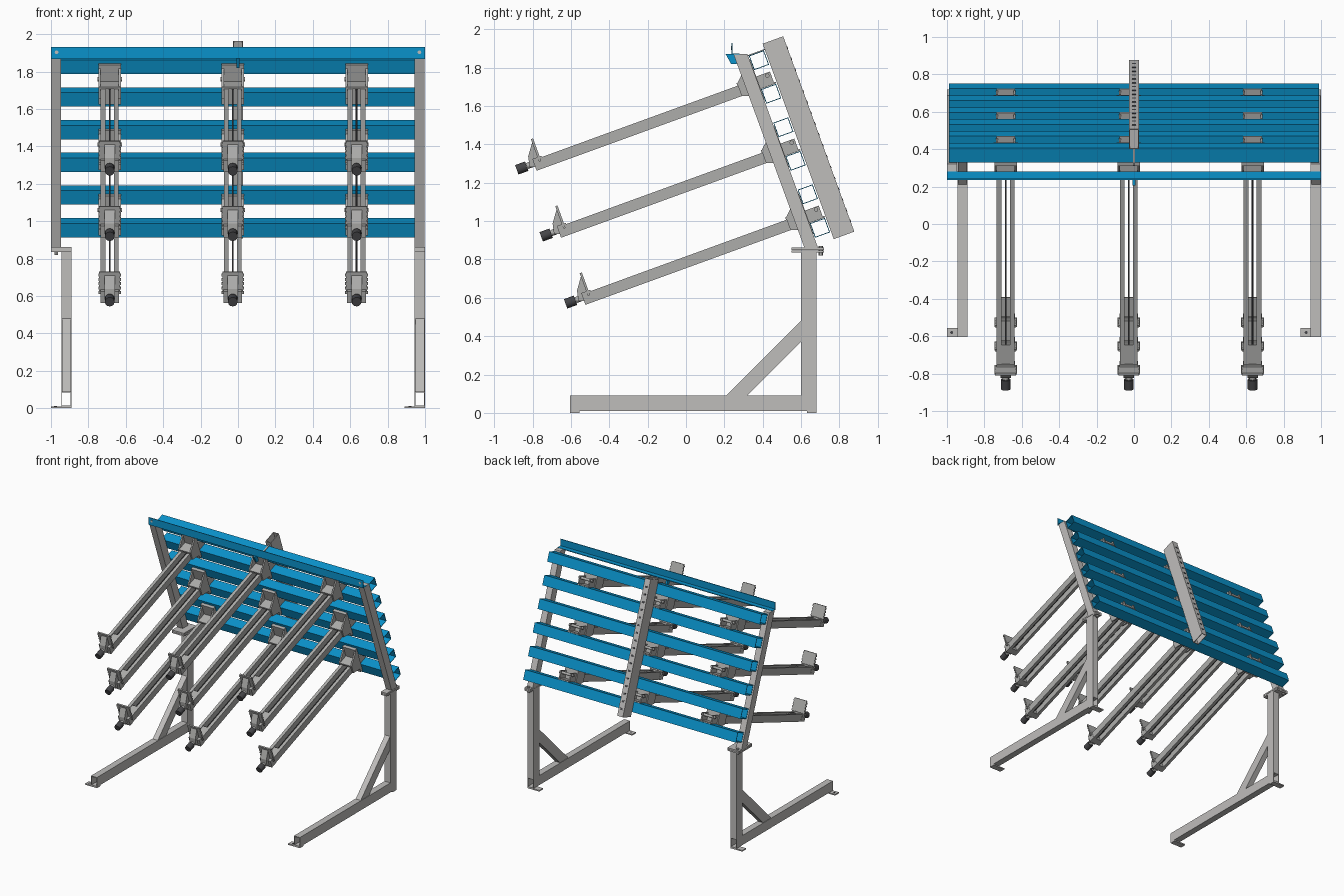
import bpy, bmesh, math
from mathutils import Matrix, Vector

cube = bpy.data.objects.get("Cube")
if cube:
    bpy.data.objects.remove(cube, do_unlink=True)

TILT = Matrix.Rotation(math.radians(20), 4, 'X')


def material(name, rgb):
    m = bpy.data.materials.new(name)
    m.use_nodes = True
    col = (*rgb, 1.0)
    m.diffuse_color = col
    m.node_tree.nodes["Principled BSDF"].inputs["Base Color"].default_value = col
    return m


BLUE = material("blue paint", (0.003, 0.29, 0.6))
GREY = material("light grey steel", (0.52, 0.51, 0.5))
STEEL = material("mid grey steel", (0.42, 0.42, 0.41))
DARK = material("dark grey", (0.06, 0.06, 0.065))


def finish(name, bm, mat, tilted, loc):
    """Turn a bmesh into an object, in the leaning rack frame if tilted."""
    bmesh.ops.recalc_face_normals(bm, faces=bm.faces[:])
    me = bpy.data.meshes.new(name)
    bm.to_mesh(me)
    bm.free()
    me.materials.append(mat)
    ob = bpy.data.objects.new(name, me)
    bpy.context.collection.objects.link(ob)
    shift = Matrix.Translation(Vector(loc))
    ob.matrix_world = TILT @ shift if tilted else shift
    return ob


def boxes(name, spans, mat, tilted=False, loc=(0, 0, 0)):
    """Boxes given as x0, x1, y0, y1, z0, z1, joined in one object."""
    bm = bmesh.new()
    for x0, x1, y0, y1, z0, z1 in spans:
        size = Matrix.Diagonal((x1 - x0, y1 - y0, z1 - z0, 1))
        mid = Matrix.Translation(((x0 + x1) / 2, (y0 + y1) / 2, (z0 + z1) / 2))
        bmesh.ops.create_cube(bm, size=1, matrix=mid @ size)
    return finish(name, bm, mat, tilted, loc)


def tube(name, span, axis, wall, mat, tilted=False, loc=(0, 0, 0)):
    """Hollow rectangular tube, open at both ends along the axis."""
    bm = bmesh.new()
    a, b = [i for i in range(3) if i != axis]
    rings = []
    for end in (0, 1):
        for inset in (0, wall):
            ring = []
            for sa, sb in ((0, 0), (1, 0), (1, 1), (0, 1)):
                co = [0, 0, 0]
                co[axis] = span[2 * axis + end]
                co[a] = span[2 * a + sa] + inset * (1 - 2 * sa)
                co[b] = span[2 * b + sb] + inset * (1 - 2 * sb)
                ring.append(bm.verts.new(co))
            rings.append(ring)
    out0, in0, out1, in1 = rings
    for r, t in ((out0, out1), (in0, in1), (out0, in0), (out1, in1)):
        for i in range(4):
            j = (i + 1) % 4
            bm.faces.new((r[i], r[j], t[j], t[i]))
    return finish(name, bm, mat, tilted, loc)


def prism(name, profile, x0, x1, mat, tilted=False, loc=(0, 0, 0)):
    """Side profile of (y, z) points pushed along x."""
    bm = bmesh.new()
    face = bm.faces.new([bm.verts.new((x0, y, z)) for y, z in profile])
    new = bmesh.ops.extrude_face_region(bm, geom=[face])["geom"]
    verts = [g for g in new if isinstance(g, bmesh.types.BMVert)]
    bmesh.ops.translate(bm, verts=verts, vec=(x1 - x0, 0, 0))
    return finish(name, bm, mat, tilted, loc)


def rod(name, centre, radius, length, axis, mat, tilted=False, loc=(0, 0, 0), sides=16):
    turn = {'X': Matrix.Rotation(math.pi / 2, 4, 'Y'),
            'Y': Matrix.Rotation(math.pi / 2, 4, 'X'), 'Z': Matrix.Identity(4)}[axis]
    bm = bmesh.new()
    bmesh.ops.create_cone(bm, cap_ends=True, segments=sides, radius1=radius, radius2=radius,
                          depth=length, matrix=Matrix.Translation(centre) @ turn)
    for f in bm.faces:
        f.smooth = len(f.verts) == 4 and sides > 6
    return finish(name, bm, mat, tilted, loc)


# Floor stands: the same part twice, so the foot plates point the same way round as seen
for side, x0, plate_x, up_x in (("right", -0.945, -1.0, -1.0), ("left", 0.945, 0.89, 0.945)):
    x1 = x0 + 0.055
    tube(side + "_base_rail", (x0, x1, -0.605, 0.68, 0.01, 0.09), 1, 0.005, GREY)
    boxes(side + "_foot_plates", [(plate_x, plate_x + 0.11, y, y + 0.05, 0, 0.01)
                                  for y in (-0.605, 0.63)], GREY)
    rod(side + "_foot_hole", (plate_x + 0.025 if side == "right" else plate_x + 0.03, -0.58, 0.0105),
        0.008, 0.002, 'Z', DARK)
    boxes(side + "_post", [(x0, x1, 0.6, 0.68, 0.09, 0.845)], GREY)
    prism(side + "_brace", [(0.21, 0.09), (0.32, 0.09), (0.6, 0.37), (0.6, 0.48)],
          x0 + 0.004, x1 - 0.004, GREY)
    px = min(x0, up_x)
    boxes(side + "_joint_plates", [(px, max(x1, up_x + 0.055), 0.55, 0.72, 0.836, 0.848),
                                   (px, max(x1, up_x + 0.055), 0.55, 0.72, 0.85, 0.862)], GREY)
    rod(side + "_joint_bolt", (up_x + 0.028, 0.703, 0.845), 0.012, 0.05, 'Z', STEEL, sides=6)
    # Leaning upright with level cut ends
    prism(side + "_upright", [(0.617, 0.862), (0.688, 0.862), (0.32, 1.872), (0.247, 1.872)],
          up_x, up_x + 0.053, GREY)

# Top angle bar with a hole near each end
boxes("top_angle_bar", [(-1, 1, 0.236, 0.242, 1.868, 1.93), (-1, 1, 0.242, 0.28, 1.868, 1.874)], BLUE)
for x in (-0.97, 0.97):
    rod("bar_end_hole", (x, 0.2355, 1.903), 0.01, 0.002, 'Y', GREY)
prism("bar_centre_fin", [(0.206, 1.872), (0.25, 1.872), (0.265, 1.82), (0.235, 1.82)],
      -0.008, 0.008, BLUE)

# Six hollow cross tubes
STEP = 0.186
tube_q = [0.668 + STEP * i for i in range(6)]
for q in tube_q:
    tube("cross_tube", (-0.99, 0.99, 0.945, 1.028, -0.04, 0.04), 0, 0.004, BLUE, True, (0, 0, q))
boxes("tube_tie_strip", [(-0.006, 0.006, 0.93, 1.035, 1.638, 1.643)], STEEL, True)

# Rear strut with a row of holes on the back
tube("rear_strut", (-0.026, 0.026, 1.034, 1.148, 0.588, 1.672), 2, 0.005, GREY, True)
boxes("strut_slots", [(-0.01, 0.01, 1.147, 1.15, 0.64 + 0.06 * i, 0.655 + 0.06 * i)
                      for i in range(17)], DARK, True)


def mirrored(x0, x1, *rest):
    return [(x0, x1, *rest), (-x1, -x0, *rest)]


def support_arm(loc):
    """One twin-rail arm; local y runs back along it, z is measured from its underside."""
    def add(fn, *args, **kw):
        return fn(*args, tilted=True, loc=loc, **kw)

    # Rails, screw and front cover
    add(boxes, "arm_rails", mirrored(0.022, 0.048, -0.283, 0.93, 0, 0.058), STEEL)
    add(rod, "arm_screw", (0, 0.32, 0.03), 0.005, 1.22, 'Y', DARK, sides=8)
    add(boxes, "arm_front_cover", [(-0.023, 0.023, -0.283, -0.14, 0.045, 0.052)], STEEL)
    # Notched stop plate with gussets
    add(boxes, "stop_plate", [(-w, w, -0.272, -0.26, 0.04 + 0.0125 * i, 0.0525 + 0.0125 * i)
                              for i, w in enumerate((0.061, 0.056) * 5)], STEEL)
    add(prism, "stop_gusset", [(-0.262, 0.16), (-0.316, 0.085), (-0.328, 0.03), (-0.262, 0.01)],
        -0.028, 0.028, STEEL)
    add(boxes, "end_block", [(-0.05, 0.05, -0.3, -0.25, 0, 0.065)], STEEL)
    # Adjusting knob
    add(rod, "knob_collar", (0, -0.325, 0.04), 0.016, 0.03, 'Y', STEEL)
    add(rod, "knob", (0, -0.368, 0.04), 0.026, 0.055, 'Y', DARK, sides=12)
    # Mounting head in front of the tubes
    add(boxes, "head_plate", [(-0.06, 0.06, 0.92, 0.944, -0.06, 0.165)], STEEL)
    add(prism, "head_saddle", [(0.838, 0.0), (0.838, 0.07), (0.925, 0.15), (0.925, -0.03)],
        -0.06, -0.048, STEEL)
    add(prism, "head_saddle", [(0.838, 0.0), (0.838, 0.07), (0.925, 0.15), (0.925, -0.03)],
        0.048, 0.06, STEEL)
    add(boxes, "head_cap", [(-0.055, 0.055, 0.835, 0.925, 0.058, 0.072)], STEEL)
    # Hook clamp between the tubes
    add(boxes, "clamp_cheeks", mirrored(0.042, 0.052, 0.94, 1.02, 0.003, 0.07), STEEL)
    add(rod, "clamp_bar", (0, 1.0, 0.055), 0.011, 0.13, 'X', STEEL)
    add(boxes, "clamp_foot", [(-0.05, 0.05, 0.945, 1.03, 0.001, 0.01)], STEEL)


# Three rows of three arms, on every second tube
for x in (-0.686, -0.028, 0.634):
    for q in tube_q[::2]:
        support_arm((x, 0, q + 0.041))
